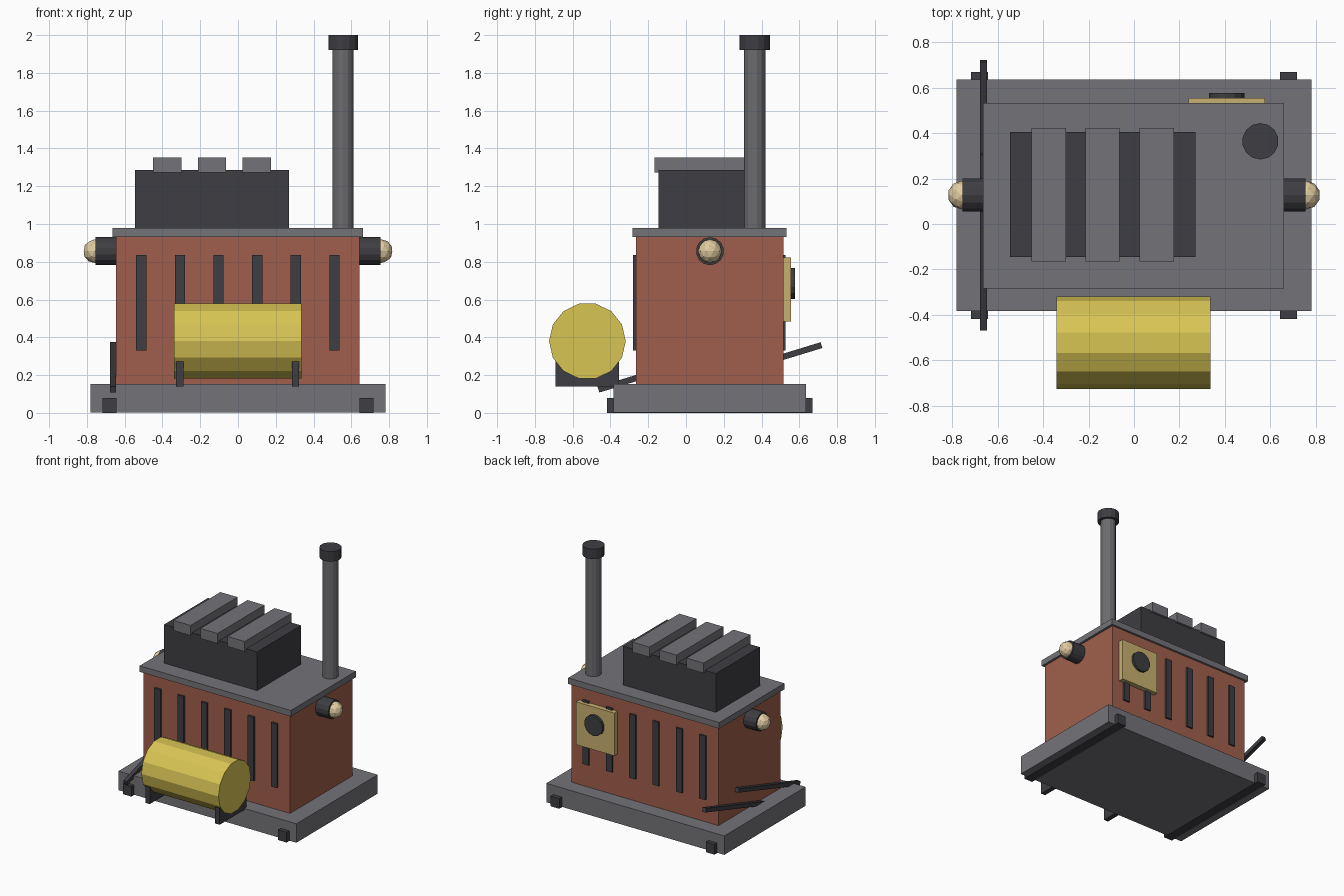
import bpy
import math
from mathutils import Vector

if "Cube" in bpy.data.objects:
    bpy.data.objects.remove(bpy.data.objects["Cube"])


def material(name, r, g, b):
    lin = [((c / 255 + 0.055) / 1.055) ** 2.4 for c in (r, g, b)]
    m = bpy.data.materials.new(name)
    m.diffuse_color = (*lin, 1)
    m.use_nodes = True
    m.node_tree.nodes["Principled BSDF"].inputs["Base Color"].default_value = m.diffuse_color
    return m


GREY = material("grey metal", 116, 115, 120)
PIPE = material("pipe grey", 108, 108, 111)
DARK = material("dark iron", 62, 61, 66)
RED = material("rust red", 160, 95, 76)
YELLOW = material("tank yellow", 216, 197, 84)
TAN = material("tan panel", 200, 176, 112)
CREAM = material("lamp cream", 224, 204, 160)


def finish(name, mat):
    ob = bpy.context.object
    ob.name = name
    ob.data.materials.append(mat)
    return ob


def box(name, mat, x, y, z, tilt=0):
    """Box from (min, max) ranges, optionally tilted about x."""
    lo, hi = Vector((x[0], y[0], z[0])), Vector((x[1], y[1], z[1]))
    bpy.ops.mesh.primitive_cube_add(size=1, location=(lo + hi) / 2, rotation=(tilt, 0, 0))
    bpy.context.object.scale = hi - lo
    return finish(name, mat)


def cylinder(name, mat, start, end, r, sides=14, spin=0):
    """Flat-sided cylinder between two points."""
    a, b = Vector(start), Vector(end)
    quat = (b - a).to_track_quat('Z', 'Y')
    bpy.ops.mesh.primitive_cylinder_add(vertices=sides, radius=r, depth=(b - a).length,
                                        location=(a + b) / 2)
    ob = finish(name, mat)
    for v in ob.data.vertices:
        c, s = math.cos(spin), math.sin(spin)
        x, y, z = v.co
        v.co = quat @ Vector((c * x - s * y, s * x + c * y, z))
    return ob


# Base slab and skids
box("base", GREY, (-0.78, 0.78), (-0.383, 0.635), (0.002, 0.152))
for s in (-1, 1):
    box("skid", DARK, (s * 0.68 - 0.038, s * 0.68 + 0.038), (-0.417, 0.669), (0, 0.08))

# Housing and roof
box("housing", RED, (-0.645, 0.642), (-0.265, 0.515), (0.15, 0.937))
box("roof", GREY, (-0.664, 0.661), (-0.283, 0.532), (0.932, 0.98))

# Vent slats on front and back
for i in range(6):
    x = -0.512 + i * 0.2045
    box("front_vent", DARK, (x - 0.027, x + 0.027), (-0.28, -0.25), (0.33, 0.837))
    box("back_vent", DARK, (x - 0.027, x + 0.027), (0.5, 0.528), (0.33, 0.837))

# Roof unit with three ribs
box("roof_unit", DARK, (-0.545, 0.27), (-0.146, 0.404), (0.97, 1.287))
for x in (-0.375, -0.138, 0.1):
    box("roof_rib", GREY, (x - 0.075, x + 0.075), (-0.166, 0.422), (1.272, 1.352))

# Exhaust stack
cylinder("stack", PIPE, (0.556, 0.364, 0.96), (0.556, 0.364, 1.95), 0.058)
cylinder("stack_cap", DARK, (0.556, 0.364, 1.922), (0.556, 0.364, 2.0), 0.08)

# Side lamps
for s in (-1, 1):
    cylinder("lamp_housing", DARK, (s * 0.62, 0.127, 0.856), (s * 0.754, 0.127, 0.856), 0.074)
    bpy.ops.mesh.primitive_ico_sphere_add(subdivisions=2, radius=0.063,
                                          location=(s * 0.757, 0.127, 0.856))
    finish("lamp_bulb", CREAM)

# Front tank on two brackets
cylinder("tank", YELLOW, (-0.34, -0.522, 0.38), (0.336, -0.522, 0.38), 0.203,
         spin=math.pi / 2)
for x in (-0.308, 0.304):
    box("tank_bracket", DARK, (x - 0.019, x + 0.019), (-0.692, -0.355), (0.14, 0.272))

# Control panel and dial on the back
box("control_panel", TAN, (0.24, 0.576), (0.51, 0.555), (0.483, 0.822))
cylinder("dial", DARK, (0.408, 0.54, 0.685), (0.408, 0.576, 0.685), 0.081)

# Sloping tow bars on the left side
for y in (-0.078, 0.332):
    box("tow_bar", DARK, (-0.678, -0.646), (y - 0.403, y + 0.403), (0.225, 0.257),
        tilt=math.radians(17))
